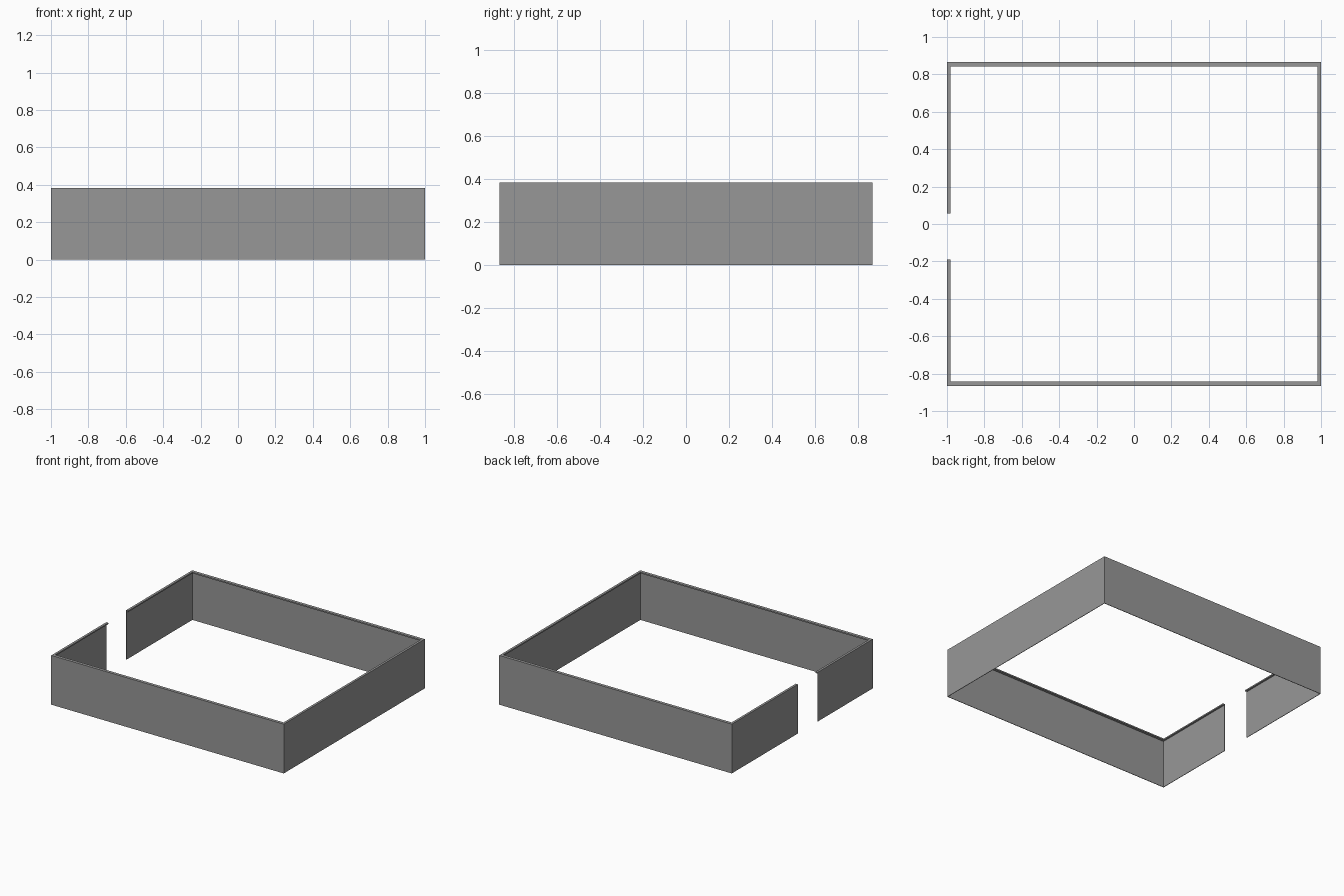
import bpy

cube = bpy.data.objects.get("Cube")
if cube:
    bpy.data.objects.remove(cube, do_unlink=True)

HALF_X, HALF_Y, HEIGHT = 1.0, 0.866, 0.383
SHEET = 0.004            # thickness of the wall sheets
LIP_DEPTH = 0.01         # height of the top lip
LIP_X, LIP_Y = 0.018, 0.024
GAP = (-0.19, 0.055)     # opening in the wall at -x

grey = bpy.data.materials.new("plain grey")
grey.use_nodes = True
colour = (0.31, 0.31, 0.31, 1)
grey.diffuse_color = colour
grey.node_tree.nodes["Principled BSDF"].inputs["Base Color"].default_value = colour


def profile_wall(name, section, place, start, end):
    """Sweep an inward-lipped cross-section of (inset, height) points along a wall."""
    n = len(section)
    verts = [place(inset, t, z) for t in (start, end) for inset, z in section]
    faces = [(i, (i + 1) % n, (i + 1) % n + n, i + n) for i in range(n)]
    faces += [tuple(reversed(range(n))), tuple(range(n, 2 * n))]
    mesh = bpy.data.meshes.new(name)
    mesh.from_pydata(verts, [], faces)
    mesh.materials.append(grey)
    obj = bpy.data.objects.new(name, mesh)
    bpy.context.collection.objects.link(obj)
    # Make the normals point outward
    bpy.context.view_layer.objects.active = obj
    obj.select_set(True)
    bpy.ops.object.mode_set(mode='EDIT')
    bpy.ops.mesh.select_all(action='SELECT')
    bpy.ops.mesh.normals_make_consistent(inside=False)
    bpy.ops.object.mode_set(mode='OBJECT')
    obj.select_set(False)


def lipped_section(lip):
    under = HEIGHT - LIP_DEPTH
    return [(0, 0), (SHEET, 0), (SHEET, under), (lip, under), (lip, HEIGHT), (0, HEIGHT)]


# Front and back walls run the full width
for name, side in (("front_wall", -1), ("back_wall", 1)):
    profile_wall(name, lipped_section(LIP_Y),
                 lambda inset, t, z: (t, side * (HALF_Y - inset), z), -HALF_X, HALF_X)

# Side walls fit between them, with the opening at -x
inner = HALF_Y - SHEET
for name, side, start, end in (("left_wall", 1, -inner, inner),
                               ("right_wall_front", -1, -inner, GAP[0]),
                               ("right_wall_back", -1, GAP[1], inner)):
    profile_wall(name, lipped_section(LIP_X),
                 lambda inset, t, z: (side * (HALF_X - inset), t, z), start, end)
